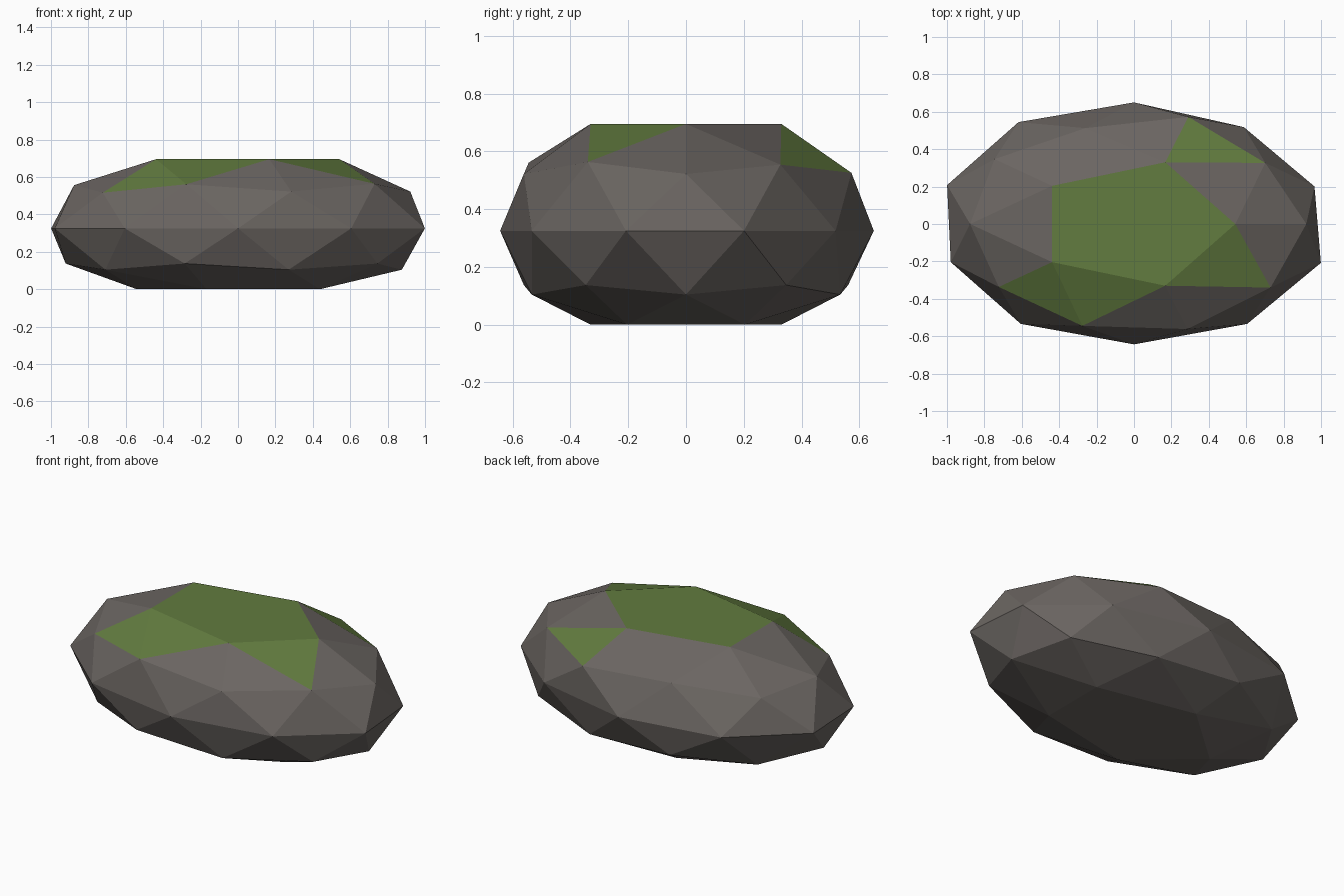
import bpy
import bmesh
import math

old = bpy.data.objects.get("Cube")
if old:
    bpy.data.objects.remove(old, do_unlink=True)


def make_material(name, colour):
    mat = bpy.data.materials.new(name)
    mat.use_nodes = True
    mat.diffuse_color = colour
    mat.node_tree.nodes["Principled BSDF"].inputs["Base Color"].default_value = colour
    return mat


def bearing(co):
    return math.degrees(math.atan2(co.y, co.x)) % 360


# Proportions of the boulder
WIDE, DEEP, MIDDLE, TOP = 1.03, 0.66, 0.325, 0.695
RISE, DROP = 0.44, 0.42

# Uneven reach of the belt and shoulder corners, counter-clockwise
BELT = [0.985, 0.97, 0.985, 1.02, 1.02, 1, 1, 0.975, 1, 1.02]
SHOULDER = [1, 0.99, 1.02, 0.96, 1, 1, 0.97, 1.02, 1, 1.03]

# Bearings of the mossy facets around the flat top
MOSS_BEARINGS = (59, 231, 252, 324)

bm = bmesh.new()
bmesh.ops.create_icosphere(bm, subdivisions=2, radius=1)

# Moss covers the whole flat top and a few facets beside it
for face in bm.faces:
    c = face.calc_center_median()
    on_top = c.z > 0.85
    beside = c.z > 0.5 and any(abs(bearing(c) - b) < 6 for b in MOSS_BEARINGS)
    face.material_index = int(on_top or beside)
    face.smooth = False

# Chip the corners, squash the ball, then level its top and bottom
for v in bm.verts:
    reach = 1
    if abs(v.co.z) < 0.1:
        reach = BELT[round((bearing(v.co) - 18) / 36) % 10]
    elif 0.3 < v.co.z < 0.7:
        reach = SHOULDER[round(bearing(v.co) / 36) % 10]
    x, y, z = v.co * reach
    height = MIDDLE + z * (RISE if z > 0 else DROP)
    v.co = (x * WIDE, y * DEEP, min(max(height, 0), TOP))

mesh = bpy.data.meshes.new("boulder")
bm.to_mesh(mesh)
bm.free()
mesh.materials.append(make_material("stone grey", (0.145, 0.13, 0.12, 1)))
mesh.materials.append(make_material("moss green", (0.122, 0.2, 0.05, 1)))
boulder = bpy.data.objects.new("boulder", mesh)
bpy.context.collection.objects.link(boulder)
